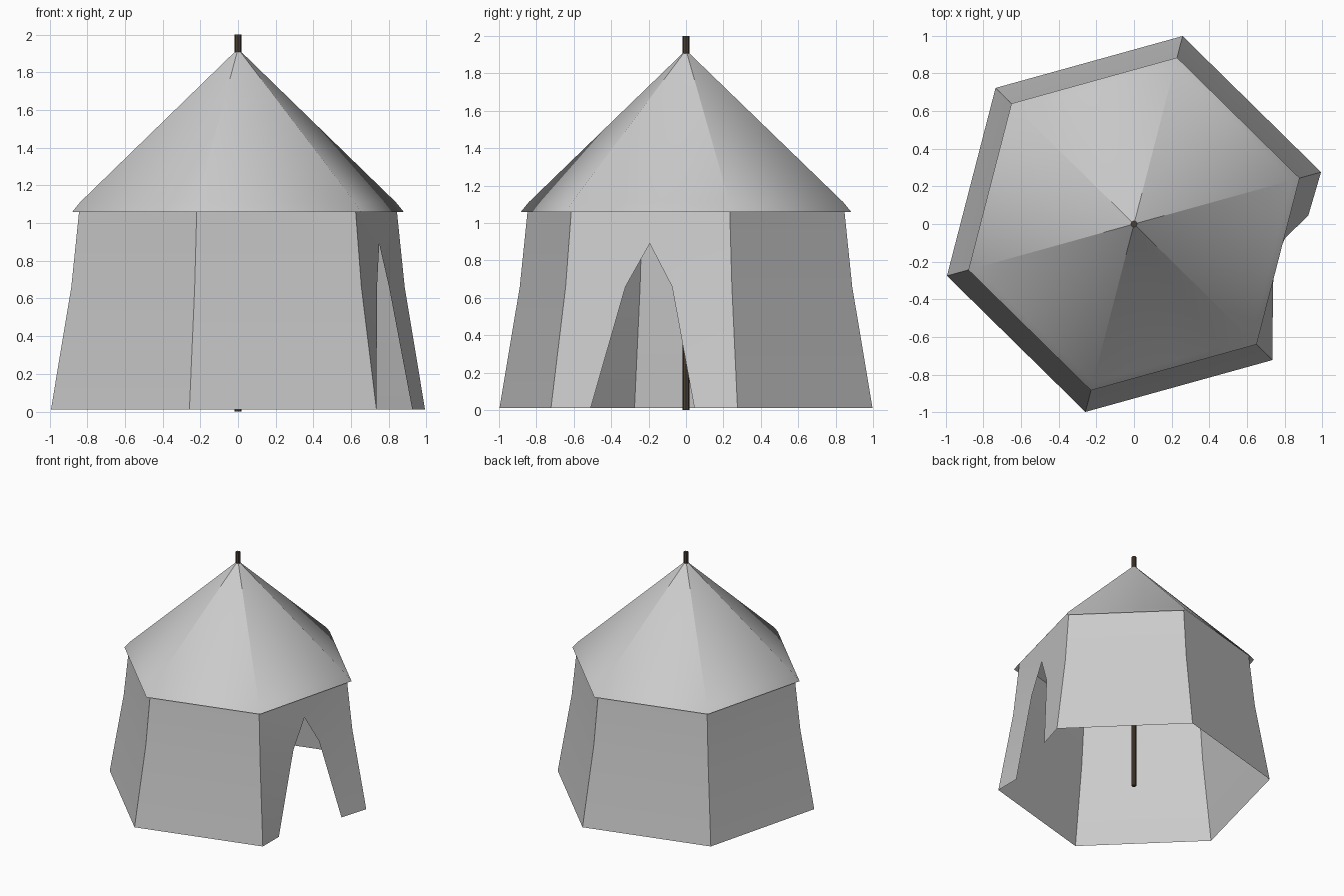
import bpy, bmesh, math
from mathutils import Vector

cube = bpy.data.objects.get("Cube")
if cube:
    bpy.data.objects.remove(cube)

SIDES, TURN = 6, math.radians(15.5)


def material(name, color):
    m = bpy.data.materials.new(name)
    m.use_nodes = True
    m.diffuse_color = color
    m.node_tree.nodes["Principled BSDF"].inputs["Base Color"].default_value = color
    return m


canvas = material("grey canvas", (0.6, 0.6, 0.6, 1))
wood = material("dark brown wood", (0.07, 0.05, 0.032, 1))


def corner(i, radius, z):
    a = TURN + i * 2 * math.pi / SIDES
    return Vector((radius * math.cos(a), radius * math.sin(a), z))


def ring(bm, radius, z):
    return [bm.verts.new(corner(i, radius, z)) for i in range(SIDES)]


def finish(bm, name, mat, sharp_edges):
    for f in bm.faces:
        f.smooth = True
    for e in sharp_edges:
        e.smooth = False
    mesh = bpy.data.meshes.new(name)
    bm.to_mesh(mesh)
    bm.free()
    mesh.materials.append(mat)
    obj = bpy.data.objects.new(name, mesh)
    bpy.context.collection.objects.link(obj)
    return obj


# Walls: flared rings, with a pointed doorway in the last side
bm = bmesh.new()
low, mid, top = [ring(bm, r, z) for r, z in ((1.03, 0.01), (0.918, 0.66), (0.87, 1.11))]
for i in range(SIDES - 1):
    for a, b in ((low, mid), (mid, top)):
        bm.faces.new((a[i], a[i + 1], b[i + 1], b[i]))

left0 = bm.verts.new((0.735, -0.51, 0.01))
right0 = bm.verts.new((0.925, 0.045, 0.01))
left1, right1 = [bm.verts.new(mid[-1].co.lerp(mid[0].co, t)) for t in (0.36, 0.64)]
peak = bm.verts.new(corner(-0.5, 0.774, 0.89))
for f in ((low[-1], left0, left1, mid[-1]), (mid[-1], left1, peak, top[-1]),
          (top[-1], peak, top[0]), (top[0], peak, right1, mid[0]),
          (mid[0], right1, right0, low[0])):
    bm.faces.new(f)
sharp = [bm.edges.get((a[i], b[i])) for a, b in ((low, mid), (mid, top)) for i in range(SIDES)]
finish(bm, "tent_walls", canvas, sharp)

# Roof: pyramid with a soft turned-down eave
bm = bmesh.new()
eave, rim = ring(bm, 0.912, 1.06), ring(bm, 0.87, 1.11)
apex = bm.verts.new((0, 0, 1.925))
for i in range(SIDES):
    j = (i + 1) % SIDES
    bm.faces.new((eave[i], eave[j], rim[j], rim[i]))
    bm.faces.new((rim[i], rim[j], apex))
finish(bm, "tent_roof", canvas, [bm.edges.get((v, apex)) for v in rim])

# Centre pole
bpy.ops.mesh.primitive_cylinder_add(vertices=8, radius=0.018, depth=2, location=(0, 0, 1))
pole = bpy.context.object
pole.name = "centre_pole"
pole.data.materials.append(wood)
bpy.ops.object.shade_smooth_by_angle(angle=math.radians(30))
